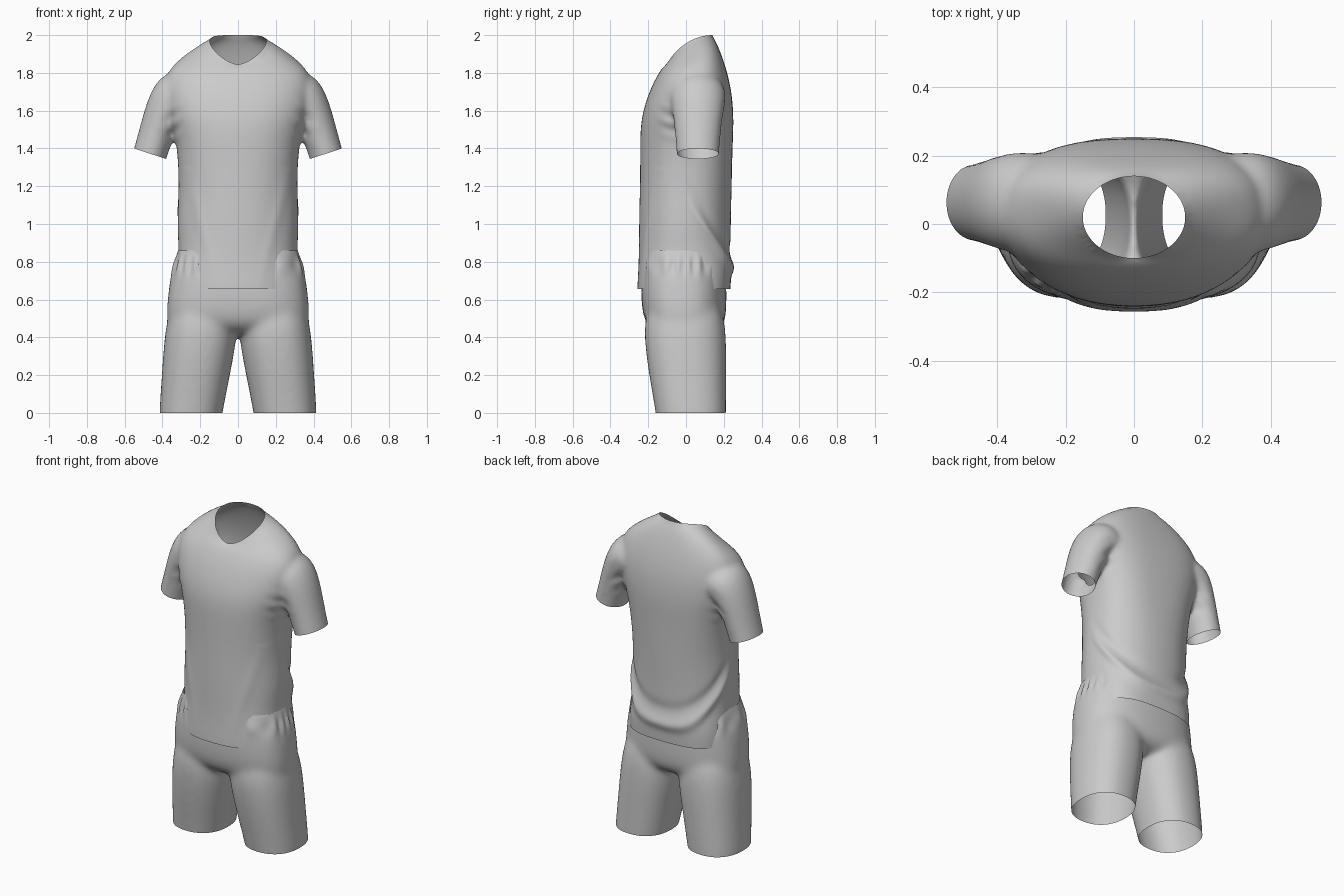
import bpy, bmesh
from math import sin, cos, pi, exp, atan2, hypot
from mathutils import Vector

cube = bpy.data.objects.get("Cube")
if cube:
    bpy.data.objects.remove(cube)

cloth = bpy.data.materials.new("light_grey_cloth")
cloth.use_nodes = True
GREY = (0.6, 0.6, 0.6, 1)
cloth.diffuse_color = GREY
cloth.node_tree.nodes["Principled BSDF"].inputs["Base Color"].default_value = GREY
SIDES = 32


def signed_power(v, p):
    return abs(v) ** p * (1 if v >= 0 else -1)


def neck_height(y):
    """Collar edge: a soft V in front, rising to the nape."""
    t = min(max((y + 0.10) / 0.24, 0), 1)
    return 1.845 + 0.155 * (1 - (1 - t) ** 2) ** 0.8


def body_ring(z, half, front, back, n_front=2.3, n_back=2.7, tilt=0, cx=0):
    """Rounded horizontal section with its own front and back fullness."""
    cy, depth, pts = (front + back) / 2, (back - front) / 2, []
    for i in range(SIDES):
        a = 2 * pi * i / SIDES
        n = n_back if sin(a) > 0 else n_front
        x = cx + half * signed_power(cos(a), 2 / n)
        y = cy + depth * signed_power(sin(a), 2 / n)
        pts.append(Vector((x, y, z + tilt * (y - 0.02))))
    return pts


def sleeve_ring(side, x, z, dx, dz, half, depth):
    """Oval section spanned by the direction (dx, dz) and the y axis."""
    across = Vector((dx, 0, dz)).normalized() * half
    pts = []
    for i in range(SIDES):
        a = 2 * pi * i / SIDES
        p = Vector((x, 0.063, z)) + across * cos(a) + Vector((0, depth * sin(a), 0))
        pts.append(Vector((p.x * side, p.y, p.z)))
    return pts


def loft(bm, rings):
    """Closed skin over a row of rings."""
    rows = [[bm.verts.new(p) for p in ring] for ring in rings]
    faces = [bm.faces.new(rows[0]), bm.faces.new(rows[-1])]
    for a, b in zip(rows, rows[1:]):
        for i in range(SIDES):
            j = (i + 1) % SIDES
            faces.append(bm.faces.new((a[i], a[j], b[j], b[i])))
    bmesh.ops.recalc_face_normals(bm, faces=faces)


def blend(name, bm, smoothing):
    """Fuse the lofts into one smooth skin; returns object and editable mesh."""
    mesh = bpy.data.meshes.new(name)
    bm.to_mesh(mesh)
    bm.free()
    obj = bpy.data.objects.new(name, mesh)
    bpy.context.collection.objects.link(obj)
    obj.modifiers.new("round", "SUBSURF").levels = 2
    remesh = obj.modifiers.new("fuse", "REMESH")
    remesh.mode, remesh.voxel_size = "VOXEL", 0.012
    soften = obj.modifiers.new("soften", "SMOOTH")
    soften.factor, soften.iterations = 0.5, smoothing
    graph = bpy.context.evaluated_depsgraph_get()
    fused = bpy.data.meshes.new_from_object(obj.evaluated_get(graph))
    obj.modifiers.clear()
    obj.data = fused
    out = bmesh.new()
    out.from_mesh(fused)
    return obj, out


def cut(bm, point, normal, keep=lambda c: True):
    """Open the skin beyond a plane, among the chosen faces only."""
    faces = [f for f in bm.faces if keep(f.calc_center_median())]
    geom = set(faces)
    for f in faces:
        geom.update(f.verts)
        geom.update(f.edges)
    bmesh.ops.bisect_plane(bm, geom=list(geom), plane_co=point, plane_no=normal, clear_outer=True)


def displace(bm, amount):
    bm.normal_update()
    moves = [(v, v.normal * amount(v.co)) for v in bm.verts]
    for v, d in moves:
        v.co += d


def finish(obj, bm):
    bm.to_mesh(obj.data)
    bm.free()
    obj.data.materials.clear()
    obj.data.materials.append(cloth)
    for p in obj.data.polygons:
        p.use_smooth = True
        p.material_index = 0


def bump(d, width):
    return exp(-(d / width) ** 2)


# Shirt: body, closed collar dome and sleeves
bm = bmesh.new()
rings = [body_ring(*r) for r in (
    (0.52, 0.32, -0.26, 0.23, 2.4, 3), (0.66, 0.32, -0.26, 0.235, 2.4, 3),
    (0.76, 0.32, -0.253, 0.245, 2.4, 2.8), (0.88, 0.315, -0.25, 0.238, 2.2, 2.3),
    (1.0, 0.325, -0.25, 0.238, 2.1, 2.2), (1.2, 0.313, -0.245, 0.243, 2.1, 2.3),
    (1.4, 0.322, -0.243, 0.247), (1.5, 0.345, -0.243, 0.252), (1.6, 0.38, -0.23, 0.252),
    (1.72, 0.4, -0.188, 0.24), (1.82, 0.372, -0.148, 0.207, 2.3, 2.7, 0.15),
    (1.89, 0.27, -0.122, 0.168, 2.3, 2.7, 0.4))]
collar = body_ring(0, 0.15, -0.10, 0.14, 2, 2)
for scale, lift in ((1, 0), (0.75, 0.015), (0.4, 0.02)):
    rings.append([Vector((p.x * scale, 0.02 + (p.y - 0.02) * scale, neck_height(p.y) + lift)) for p in collar])
loft(bm, rings)
for side in (1, -1):
    loft(bm, [sleeve_ring(side, *r) for r in (
        (0.23, 1.70, 0.25, 0.97, 0.13, 0.14), (0.332, 1.69, 0.6, 0.8, 0.133, 0.152),
        (0.382, 1.62, 0.88, 0.47, 0.107, 0.14), (0.42, 1.52, 0.95, 0.31, 0.095, 0.125),
        (0.465, 1.372, 0.95, 0.31, 0.09, 0.112), (0.495, 1.27, 0.95, 0.31, 0.09, 0.11))])
shirt, bm = blend("shirt", bm, 16)


def shirt_folds(p):
    d = 0
    if p.z < 1.3 and abs(p.x) < 0.36:
        # Slack swag hanging across the back
        line = p.z - (0.77 + 1.5 * max(0.24 - p.y, 0))
        if p.y > 0:
            d += min(p.y / 0.1, 1) * (0.014 * bump(line, 0.035) - 0.008 * bump(line - 0.09, 0.04))
        else:
            # Soft drape lines running down to the front hem
            d += 0.004 * bump(abs(p.x) - 0.12 - 0.25 * (p.z - 0.7), 0.03) * bump(p.z - 1, 0.25)
    # Creases around the armholes
    arm = bump(abs(p.x) - 0.345, 0.04) * bump(p.z - 1.53, 0.09)
    return d + 0.004 * arm * sin(70 * p.z + 40 * abs(p.x))


displace(bm, shirt_folds)
for s in (1, -1):
    cut(bm, (0.465 * s, 0, 1.372), (0.31 * s, 0, -0.95), lambda c: c.x * s > 0.355 and c.z < 1.5)
cut(bm, (0, 0, 0.655), (0, 0, -1))


def collar_radius(p):
    return hypot(p.x / 0.15, (p.y - 0.02) / 0.12)


# Open the collar and fit its edge to the neckline
inside = [v for v in bm.verts if v.co.z > 1.75 and collar_radius(v.co) < 1.03]
bmesh.ops.delete(bm, geom=inside, context="VERTS")
for v in bm.verts:
    if v.is_boundary and v.co.z > 1.75:
        r = collar_radius(v.co)
        v.co.x, v.co.y = v.co.x / r, 0.02 + (v.co.y - 0.02) / r
        v.co.z = neck_height(v.co.y)
finish(shirt, bm)

# Shorts: hips and two legs
bm = bmesh.new()
loft(bm, [body_ring(*r, 2.8, 2.4) for r in (
    (0.95, 0.30, -0.21, 0.19), (0.85, 0.32, -0.225, 0.205), (0.75, 0.355, -0.237, 0.213),
    (0.64, 0.37, -0.239, 0.215), (0.55, 0.378, -0.234, 0.215), (0.48, 0.378, -0.218, 0.207),
    (0.43, 0.36, -0.17, 0.17), (0.405, 0.27, -0.08, 0.08))])
for side in (1, -1):
    loft(bm, [body_ring(z, half, front, back, 2.3, 2.3, 0, cx * side) for z, half, front, back, cx in (
        (0.64, 0.14, -0.17, 0.15, 0.19), (0.52, 0.18, -0.215, 0.2, 0.19),
        (0.4, 0.194, -0.224, 0.215, 0.197), (0.2, 0.181, -0.197, 0.214, 0.223),
        (0, 0.168, -0.16, 0.213, 0.25), (-0.12, 0.16, -0.15, 0.213, 0.26))])
shorts, bm = blend("shorts", bm, 30)


def waist_gathers(p):
    a = atan2(p.y, p.x)
    return 0.006 * bump(p.z - 0.78, 0.045) * sin(26 * a + 3 * sin(5 * a))


displace(bm, waist_gathers)
cut(bm, (0, 0, 0), (0, 0, -1))
cut(bm, (0, 0, 0.86), (0, 0, 1))
finish(shorts, bm)
